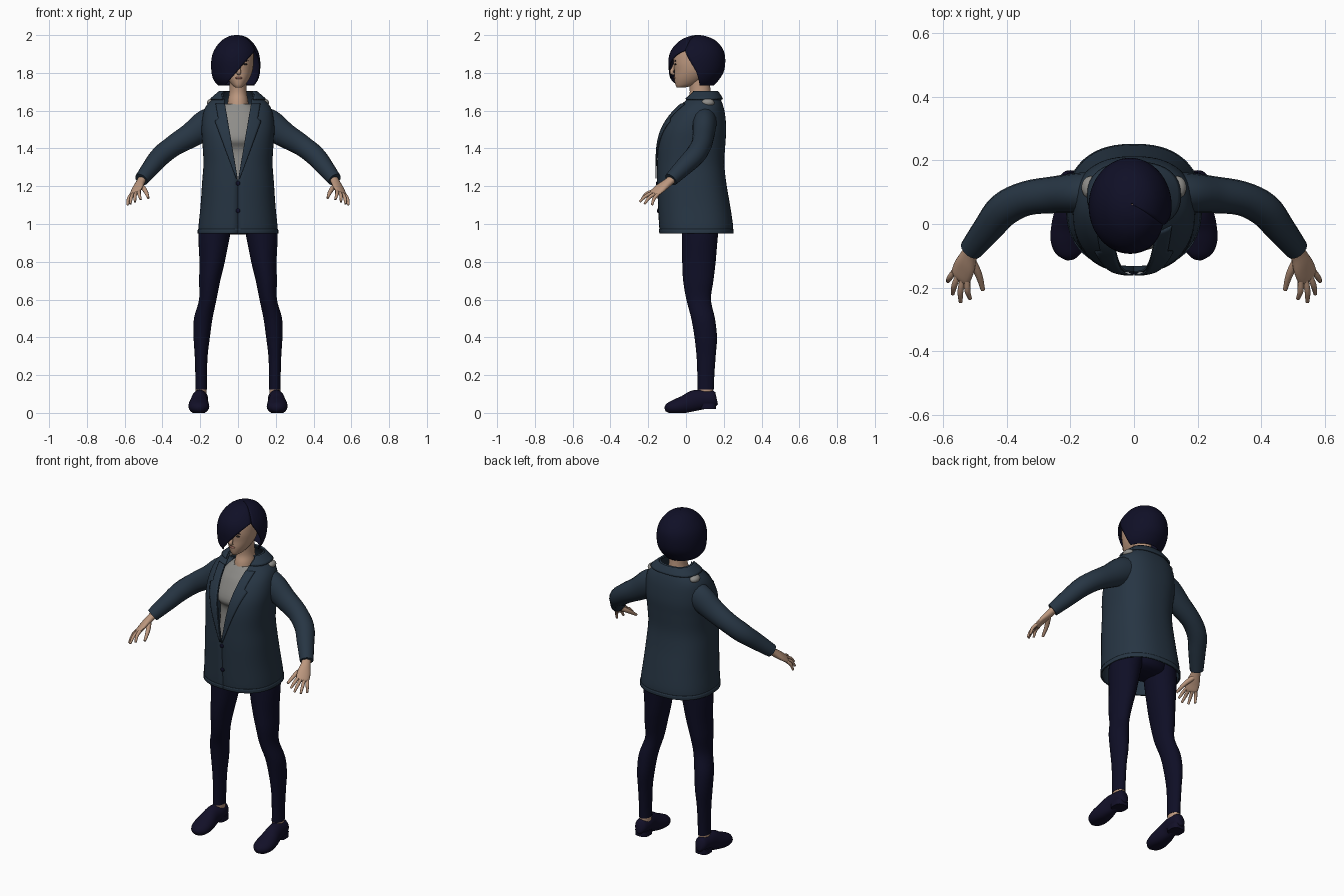
import bpy, bmesh, math
from mathutils import Vector

if "Cube" in bpy.data.objects:
    bpy.data.objects.remove(bpy.data.objects["Cube"], do_unlink=True)


def material(name, rgb):
    m = bpy.data.materials.new(name)
    m.use_nodes = True
    m.diffuse_color = (*rgb, 1)
    m.node_tree.nodes["Principled BSDF"].inputs["Base Color"].default_value = (*rgb, 1)
    return m


HAIR = material("dark navy hair", (.005, .005, .02))
TROUSER = material("dark navy trousers", (.0045, .0045, .019))
SHOE = material("dark leather", (.006, .005, .021))
JACKET = material("slate blue cloth", (.02, .036, .057))
SHIRT = material("grey shirt", (.27, .265, .25))
SKIN = material("skin", (.5, .31, .21))
LIP = material("lips", (.3, .13, .1))
EYE = material("dark eye", (.02, .015, .015))


def finish(name, bm, mat, thick=0):
    bmesh.ops.recalc_face_normals(bm, faces=bm.faces)
    me = bpy.data.meshes.new(name)
    bm.to_mesh(me)
    bm.free()
    for p in me.polygons:
        p.use_smooth = True
    me.set_sharp_from_angle(angle=math.radians(50))
    me.materials.append(mat)
    ob = bpy.data.objects.new(name, me)
    bpy.context.collection.objects.link(ob)
    if thick:
        mod = ob.modifiers.new("thickness", "SOLIDIFY")
        mod.thickness, mod.offset = thick, 0
    return ob


def smooth(rows, k=5):
    """Catmull-Rom interpolation of equal-length tuples."""
    out = []
    for i in range(len(rows) - 1):
        quad = zip(rows[max(i - 1, 0)], rows[i], rows[i + 1], rows[min(i + 2, len(rows) - 1)])
        quad = list(quad)
        for j in range(k):
            t = j / k
            out.append(tuple(b + t / 2 * (c - a + t * (2*a - 5*b + 4*c - d + t * (3*(b - c) + d - a)))
                             for a, b, c, d in quad))
    return out + [rows[-1]]


def skin_rings(name, rings, mat, closed=True, caps=True, thick=0):
    bm = bmesh.new()
    vs = [[bm.verts.new(p) for p in ring] for ring in rings]
    n = len(vs[0])
    for lo, hi in zip(vs, vs[1:]):
        for i in range(n if closed else n - 1):
            j = (i + 1) % n
            bm.faces.new((lo[i], lo[j], hi[j], hi[i]))
    if closed and caps:
        bm.faces.new(vs[0])
        bm.faces.new(vs[-1])
    return finish(name, bm, mat, thick)


def spow(v, e):
    return math.copysign(abs(v) ** e, v)


def loft(name, rows, mat, side=1, n=2.0, gap=None, seg=32, grow=0, caps=True, thick=0):
    """Stack horizontal sections (z, centre x, half width, front y, back y)."""
    rings = []
    for r in rows:
        z, xc, w, yf, yb = r
        a0, a1 = gap(r) if gap else (0, 2 * math.pi)
        cy, d = (yf + yb) / 2, (yb - yf) / 2
        ring = []
        for i in range(seg + 1 if gap else seg):
            a = a0 + (a1 - a0) * i / seg
            ring.append((side * (xc + (w + grow) * spow(math.sin(a), 2 / n)),
                         cy - (d + grow) * spow(math.cos(a), 2 / n), z))
        rings.append(ring)
    return skin_rings(name, rings, mat, not gap, caps, thick)


def tube(name, pts, mat, side=1, across=(0, 0, 1), seg=16, k=4, floor=None):
    """Sweep an ellipse along points (x, y, z, radius, flatness)."""
    pts = smooth(pts, k)
    rings = []
    for i, p in enumerate(pts):
        t = (Vector(pts[min(i + 1, len(pts) - 1)][:3]) - Vector(pts[max(i - 1, 0)][:3])).normalized()
        u = Vector(across)
        u = (u - t * u.dot(t)).normalized()
        v = t.cross(u)
        ring = []
        for s in range(seg):
            a = 2 * math.pi * s / seg
            q = Vector(p[:3]) + p[3] * (u * math.cos(a) + v * (p[4] * math.sin(a)))
            if floor:
                q.z = max(q.z, floor(q.y))
            ring.append((side * q.x, q.y, q.z))
        rings.append(ring)
    return skin_rings(name, rings, mat)


def blob(name, loc, size, mat):
    bm = bmesh.new()
    bmesh.ops.create_uvsphere(bm, u_segments=14, v_segments=8, radius=1)
    for v in bm.verts:
        v.co = Vector(loc) + Vector(a * b for a, b in zip(v.co, size))
    return finish(name, bm, mat)


# Jacket: an open shell with a V neckline
N = 2.4
coat = smooth([(.95, 0, .208, -.135, .245), (1.0, 0, .205, -.14, .245), (1.1, 0, .195, -.145, .23),
               (1.22, 0, .187, -.15, .21), (1.32, 0, .18, -.15, .2), (1.42, 0, .185, -.145, .205),
               (1.5, 0, .19, -.125, .21), (1.57, 0, .184, -.085, .205), (1.62, 0, .168, -.04, .195),
               (1.66, 0, .132, 0, .18), (1.7, 0, .085, .03, .155)])


def opening(z):
    return max(0, (z - 1.23) * .17)


def coat_gap(r):
    a = math.asin(min(.8, opening(r[0]) / r[2]) ** (N / 2))
    return a, 2 * math.pi - a


def coat_front(x, z):
    _, _, w, yf, yb = min(coat, key=lambda r: abs(r[0] - z))
    d = (yb - yf) / 2
    return yf + d - d * (1 - min(1, abs(x) / w) ** N) ** (1 / N)


loft("jacket", coat, JACKET, n=N, gap=coat_gap, seg=56, thick=.006)
loft("jacket_hem", [r for r in coat if r[0] < .985], JACKET, n=N, gap=coat_gap, seg=56, grow=.004, thick=.004)
loft("collar", [r for r in coat if r[0] > 1.655], JACKET, n=N, gap=coat_gap, seg=40, grow=.012, thick=.01)
for z in (1.215, 1.07):
    blob("button", (0, coat_front(0, z) - .003, z), (.012, .006, .012), TROUSER)

for side, label in ((1, "left_"), (-1, "right_")):
    # Lapel folded back along the neckline, with a notch at the top
    rows = []
    for r in [r for r in coat if 1.22 < r[0] < 1.64]:
        z, o = r[0], opening(r[0])
        wide = .004 + (.2 * (z - 1.22) if z < 1.55 else .045)
        rows.append([(side * (o + wide * i / 5), coat_front(o + wide * i / 5, z) - .009, z) for i in range(6)])
    skin_rings(label + "lapel", rows, JACKET, closed=False, thick=.006)
    blob(label + "shoulder_patch", (side * .137, .115, 1.642), (.028, .036, .022), SHIRT)

    # Sleeve
    tube(label + "sleeve", [(.08, .1, 1.555, .07, .9), (.16, .098, 1.53, .08, .8), (.25, .092, 1.47, .066, .88),
                            (.34, .08, 1.415, .057, .95), (.41, .045, 1.36, .054, 1), (.46, -.015, 1.3, .047, 1),
                            (.512, -.08, 1.235, .037, 1)], JACKET, side)

    # Hand
    across = Vector((.8, .55, -.35)).normalized()
    knuckle = Vector((.545, -.165, 1.165))
    tube(label + "palm", [(.5, -.06, 1.25, .025, .9), (.517, -.095, 1.22, .027, .75), (.533, -.135, 1.19, .037, .45),
                          (*knuckle, .036, .36), (.549, -.173, 1.157, .028, .3)], SKIN, side, across)
    tips = ((.515, -.235, 1.13), (.545, -.245, 1.118), (.57, -.22, 1.106), (.585, -.18, 1.1))
    for i, (tip, finger) in enumerate(zip(tips, ("index", "middle", "ring", "little"))):
        base = knuckle + across * (i - 1.5) * .018
        mid = base.lerp(Vector(tip), .5) + Vector((.004, -.004, .006))
        tube(label + finger + "_finger", [(*base, .0095, 1), (*mid, .0092, 1), (*tip, .006, 1)],
             SKIN, side, across, seg=10)
    tube(label + "thumb", [(.515, -.11, 1.205, .015, 1), (.49, -.155, 1.175, .012, 1), (.475, -.207, 1.138, .007, 1)],
         SKIN, side, across, seg=10)

    # Leg, ankle and shoe
    loft(label + "leg", smooth([(1.02, .112, .085, -.02, .18), (.95, .125, .085, -.022, .17),
                                (.8, .137, .067, -.02, .157), (.7, .15, .056, -.015, .145),
                                (.6, .16, .046, .002, .132), (.5, .184, .049, .028, .153),
                                (.4, .192, .043, .045, .164), (.3, .195, .034, .056, .157),
                                (.2, .195, .031, .06, .15), (.125, .195, .031, .06, .147)]), TROUSER, side)
    loft(label + "ankle", [(.08, .195, .028, .065, .143), (.13, .195, .029, .063, .144)], SKIN, side)
    tube(label + "shoe", [(.2, .162, .078, .02, 1.6), (.2, .145, .075, .035, 1.25), (.2, .1, .072, .042, 1.2),
                          (.205, .05, .065, .043, 1.3), (.207, 0, .046, .052, .95), (.207, -.05, .033, .055, .75),
                          (.203, -.088, .026, .043, .7), (.2, -.11, .02, .016, .8)], SHOE, side,
         across=(1, 0, 0), seg=20, floor=lambda y: .2 * max(0, y))
    loft(label + "heel", [(.02, .2, .04, .075, .158), (.05, .2, .04, .07, .16)], SHOE, side, n=3)

loft("hips", smooth([(.945, 0, .07, .02, .13), (.975, 0, .14, -.02, .175), (1.08, 0, .165, -.03, .185)]), TROUSER)

# Shirt front and neck
loft("shirt", smooth([(1.2, 0, .13, -.07, .17), (1.38, 0, .13, -.055, .17), (1.45, 0, .14, -.085, .17),
                      (1.55, 0, .13, -.05, .17), (1.6, 0, .11, -.02, .165), (1.635, 0, .075, .005, .14)]), SHIRT, n=2.3)
loft("neck", smooth([(1.58, 0, .06, -.005, .14), (1.65, 0, .054, .006, .135),
                     (1.7, 0, .046, .02, .13), (1.78, 0, .046, .01, .125)]), SKIN)

# Head and face
loft("head", smooth([(1.722, .003, .015, -.048, -.01), (1.737, .003, .035, -.056, .05), (1.77, .003, .058, -.062, .1),
                     (1.81, .003, .074, -.062, .13), (1.86, .003, .08, -.066, .145), (1.92, 0, .08, -.055, .15),
                     (1.965, 0, .05, -.01, .11)]), SKIN)
tube("nose", [(.004, -.06, 1.85, .006, 1), (.004, -.068, 1.825, .009, 1), (.004, -.076, 1.803, .012, .9),
              (.004, -.062, 1.793, .008, .7)], SKIN, across=(1, 0, 0), seg=10)
blob("mouth", (.004, -.061, 1.773), (.02, .006, .006), LIP)
for x in (-.03, .038):
    blob("eye", (x, -.056, 1.846), (.013, .005, .005), EYE)
    blob("eyebrow", (x, -.057, 1.864), (.018, .005, .003), HAIR)


# Bobbed hair with a slanted fringe: the gap widens below the parting
def hair_gap(r):
    z, xc, w = r[:3]
    f = max(0, (1.915 - z) / .14)
    if f == 0:
        return math.radians(63), math.radians(423)
    edge = math.asin(max(-.9, min(.89, (.087 - .12 * f - xc) / w)))
    return math.radians(63 + 34 * f), 2 * math.pi + edge


loft("hair", smooth([(1.735, -.008, .095, -.06, .145), (1.765, -.011, .116, -.08, .172), (1.81, -.012, .126, -.088, .198),
                     (1.87, -.012, .126, -.09, .205), (1.92, -.011, .112, -.075, .195), (1.965, -.009, .08, -.035, .16),
                     (1.99, -.007, .042, .015, .11), (1.998, -.006, .002, .06, .064)], 6),
     HAIR, gap=hair_gap, seg=48, thick=.006)
